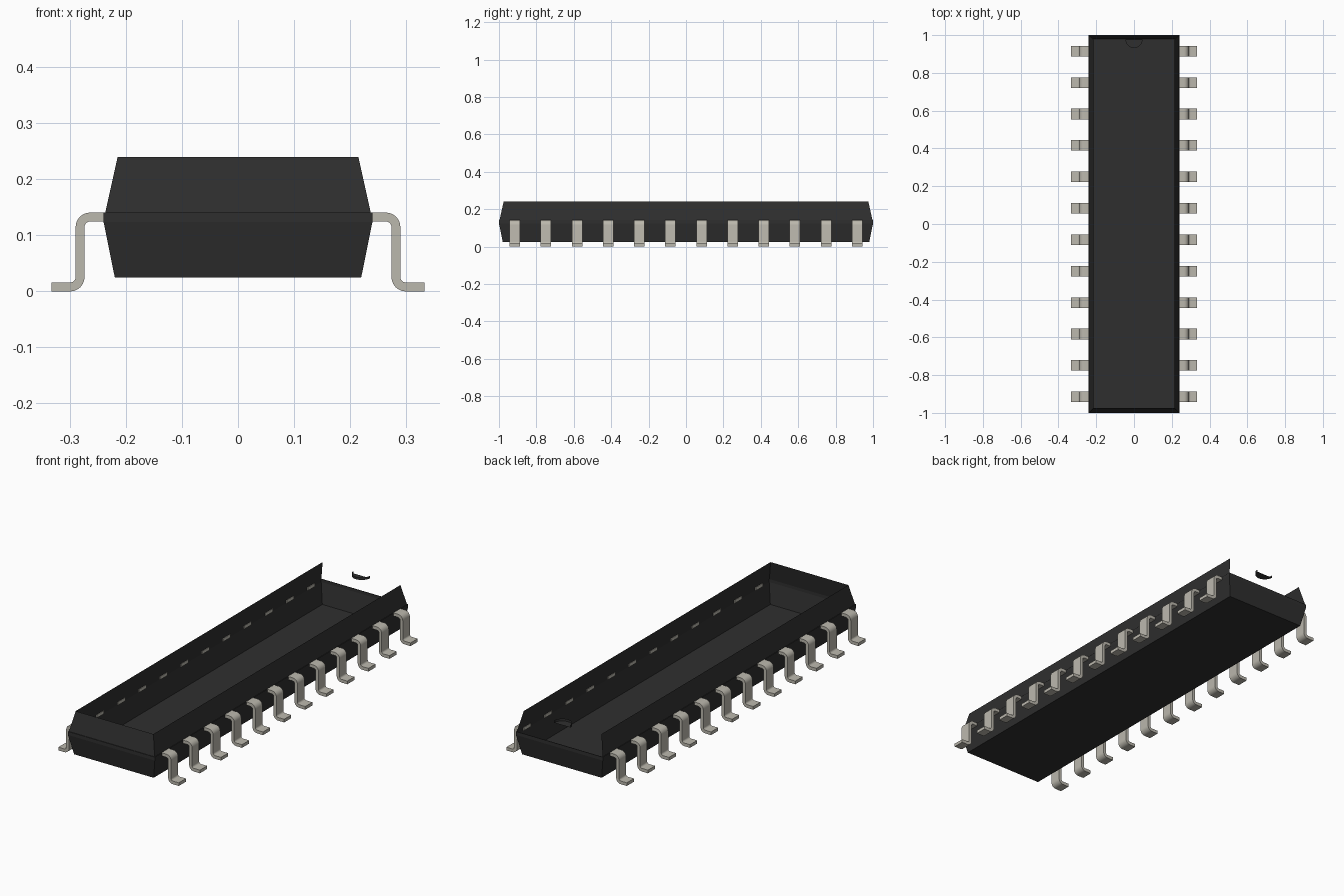
import bpy
import bmesh
from math import cos, sin, pi

cube = bpy.data.objects.get("Cube")
if cube:
    bpy.data.objects.remove(cube)


def material(name, rgb):
    mat = bpy.data.materials.new(name)
    mat.use_nodes = True
    mat.diffuse_color = (*rgb, 1)
    mat.node_tree.nodes["Principled BSDF"].inputs["Base Color"].default_value = (*rgb, 1)
    return mat


def make_object(name, bm, mat, smooth=False):
    mesh = bpy.data.meshes.new(name)
    bm.to_mesh(mesh)
    bm.free()
    mesh.materials.append(mat)
    obj = bpy.data.objects.new(name, mesh)
    bpy.context.collection.objects.link(obj)
    if smooth:
        bpy.ops.object.select_all(action='DESELECT')
        bpy.context.view_layer.objects.active = obj
        obj.select_set(True)
        bpy.ops.object.shade_smooth_by_angle()
    return obj


def add_ring(bm, x, y, z):
    return [bm.verts.new((sx * x, sy * y, z))
            for sx, sy in ((-1, -1), (1, -1), (1, 1), (-1, 1))]


def add_walls(bm, low, high, sides):
    for i in sides:
        j = (i + 1) % 4
        bm.faces.new((low[i], low[j], high[j], high[i]))


black = material("black plastic", (0.028, 0.028, 0.028))
metal = material("tinned metal", (0.50, 0.48, 0.42))

ALL_SIDES = (0, 1, 2, 3)
OPEN_BACK = (0, 1, 3)

# Lower shell: floor, flared walls, narrow belt and its ledge
bm = bmesh.new()
rings = [add_ring(bm, *r) for r in ((0.22, 0.98, 0.025), (0.24, 1.0, 0.124),
                                    (0.24, 1.0, 0.141), (0.237, 0.997, 0.141))]
bm.faces.new(rings[0][::-1])
for low, high in zip(rings, rings[1:]):
    add_walls(bm, low, high, ALL_SIDES)
make_object("lower_shell", bm, black)

# Upper shell: three tapering walls, open at the top and the back
bm = bmesh.new()
add_walls(bm, add_ring(bm, 0.237, 0.997, 0.141),
          add_ring(bm, 0.215, 0.975, 0.24), OPEN_BACK)
make_object("upper_shell", bm, black)

# Orientation notch: a half-round recess with a shallow wall
bm = bmesh.new()
steps = 16
arc = [(0.045 * cos(pi * i / steps), 0.977 - 0.045 * sin(pi * i / steps))
       for i in range(steps + 1)]
floor = [bm.verts.new((x, y, 0.228)) for x, y in arc]
rim = [bm.verts.new((x, y, 0.24)) for x, y in arc]
bm.faces.new(floor[::-1])
for i in range(steps):
    bm.faces.new((floor[i], floor[i + 1], rim[i + 1], rim[i]))
make_object("notch", bm, black, smooth=True)


# Leads: a bent strip profile extruded along y
def bend(cx, cz, radius, start, end, steps=6):
    angles = [start + (end - start) * i / steps for i in range(steps + 1)]
    return [(cx + radius * cos(a), cz + radius * sin(a)) for a in angles]


THICK, INNER = 0.016, 0.010
OUTER = THICK + INNER
upper = (0.290 - OUTER, 0.141 - OUTER)
lower = (0.274 + OUTER, OUTER)
outline = ([(0.235, 0.141)] + bend(*upper, OUTER, pi / 2, 0)
           + bend(*lower, INNER, pi, 1.5 * pi)
           + [(0.333, THICK), (0.333, 0)]
           + bend(*lower, OUTER, 1.5 * pi, pi)
           + bend(*upper, INNER, 0, pi / 2) + [(0.235, 0.125)])


def make_lead(name, side, y, half_width=0.028):
    bm = bmesh.new()
    face = bm.faces.new([bm.verts.new((side * x, y - half_width, z)) for x, z in outline])
    result = bmesh.ops.extrude_face_region(bm, geom=[face])
    moved = [v for v in result["geom"] if isinstance(v, bmesh.types.BMVert)]
    bmesh.ops.translate(bm, verts=moved, vec=(0, 2 * half_width, 0))
    bmesh.ops.recalc_face_normals(bm, faces=bm.faces)
    make_object(name, bm, metal, smooth=True)


COUNT, END = 12, 0.915
for side, label in ((1, "left"), (-1, "right")):
    for i in range(COUNT):
        make_lead(f"{label}_lead_{i + 1}", side, -END + 2 * END * i / (COUNT - 1))
